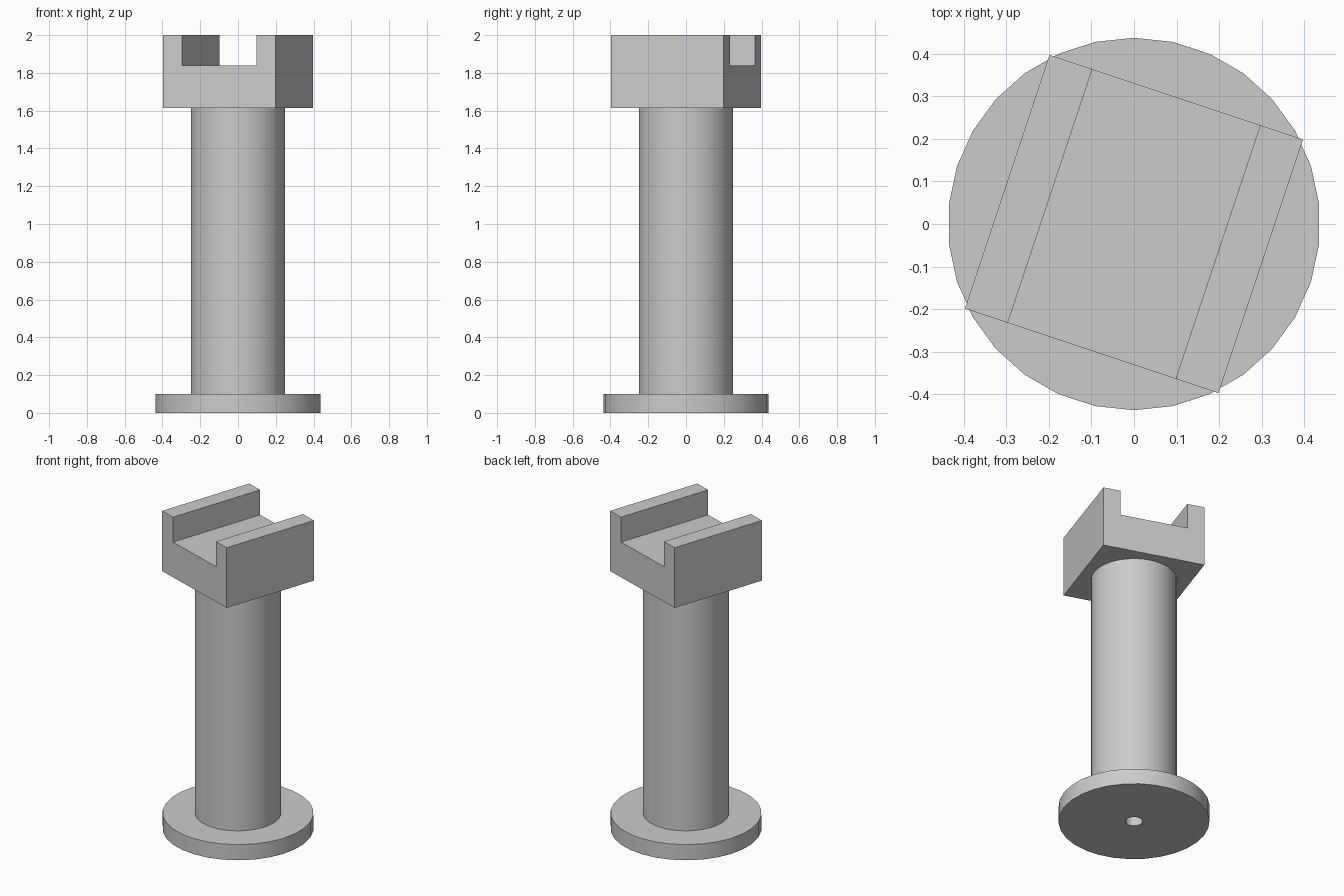
import bpy, bmesh
from math import atan2, pi
from mathutils import Matrix, Vector

cube = bpy.data.objects.get("Cube")
if cube:
    bpy.data.objects.remove(cube, do_unlink=True)

# Single plain grey
GREY = (0.6, 0.6, 0.6, 1.0)
grey = bpy.data.materials.new("plain grey")
grey.use_nodes = True
grey.diffuse_color = GREY
grey.node_tree.nodes["Principled BSDF"].inputs["Base Color"].default_value = GREY


def add_object(name, bm):
    bmesh.ops.recalc_face_normals(bm, faces=bm.faces)
    mesh = bpy.data.meshes.new(name)
    bm.to_mesh(mesh)
    bm.free()
    mesh.materials.append(grey)
    obj = bpy.data.objects.new(name, mesh)
    bpy.context.collection.objects.link(obj)
    return obj


HEAD_BASE, TOP = 1.615, 2.0

# Flanged post with a blind bore in the foot, turned from one profile
profile = [(0, 0.3), (0.05, 0.3), (0.05, 0), (0.438, 0),
           (0.438, 0.1), (0.25, 0.1), (0.25, HEAD_BASE), (0, HEAD_BASE)]
bm = bmesh.new()
verts = [bm.verts.new((0, r, z)) for r, z in profile]
edges = [bm.edges.new(pair) for pair in zip(verts, verts[1:])]
bmesh.ops.spin(bm, geom=verts + edges, axis=(0, 0, 1), cent=(0, 0, 0),
               angle=2 * pi, steps=30, use_merge=True)
bmesh.ops.remove_doubles(bm, verts=bm.verts, dist=1e-4)
post = add_object("flanged_post", bm)
bpy.context.view_layer.objects.active = post
post.select_set(True)
bpy.ops.object.shade_smooth_by_angle(angle=pi / 6)

# Square slotted head: U section extruded along the slot, turned on the post
half, slot, floor = 0.3145, 0.208, 1.84
section = [(-half, HEAD_BASE), (half, HEAD_BASE), (half, TOP), (slot, TOP),
           (slot, floor), (-slot, floor), (-slot, TOP), (-half, TOP)]
bm = bmesh.new()
face = bm.faces.new([bm.verts.new((x, -half, z)) for x, z in section])
out = bmesh.ops.extrude_face_region(bm, geom=[face])
moved = [v for v in out["geom"] if isinstance(v, bmesh.types.BMVert)]
bmesh.ops.translate(bm, verts=moved, vec=Vector((0, 2 * half, 0)))
if not face.is_valid or len(bm.faces) < len(section) + 2:
    bmesh.ops.holes_fill(bm, edges=bm.edges)
bmesh.ops.rotate(bm, verts=bm.verts, cent=(0, 0, 0),
                 matrix=Matrix.Rotation(-atan2(1, 3), 3, "Z"))
add_object("slotted_head", bm)
